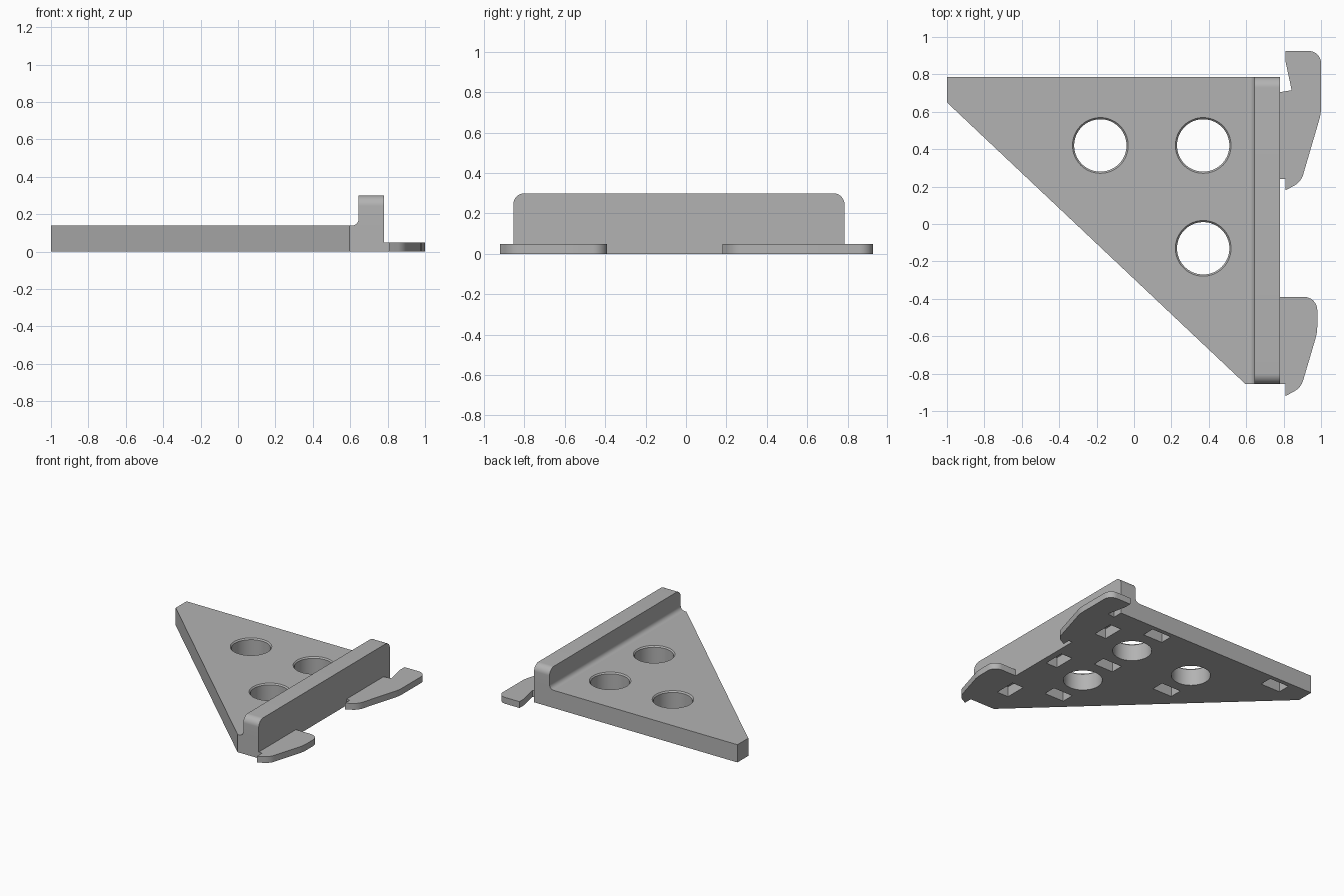
import bpy, bmesh, math
from mathutils import Vector, Matrix

if "Cube" in bpy.data.objects:
    bpy.data.objects.remove(bpy.data.objects["Cube"])

grey = bpy.data.materials.new("plain_grey")
grey.use_nodes = True
grey.diffuse_color = (0.45, 0.45, 0.45, 1)
grey.node_tree.nodes["Principled BSDF"].inputs["Base Color"].default_value = (0.45, 0.45, 0.45, 1)


def rounded(points, steps=8):
    """Outline from (a, b[, radius]) corners, with an arc wherever a radius is given."""
    out = []
    for i, p in enumerate(points):
        c = Vector(p[:2])
        if len(p) < 3:
            out.append(c)
            continue
        d1 = (Vector(points[i - 1][:2]) - c).normalized()
        d2 = (Vector(points[(i + 1) % len(points)][:2]) - c).normalized()
        half = d1.angle(d2) / 2
        centre = c + (d1 + d2).normalized() * p[2] / math.sin(half)
        reach = p[2] / math.tan(half)
        start, end = c + d1 * reach - centre, c + d2 * reach - centre
        for k in range(steps + 1):
            t = k / steps
            out.append(centre + start.lerp(end, t).normalized() * p[2])
    return out


def prism(bm, outline, low, high, axis="z"):
    """Extrude an outline along z (xy), x (yz) or y (xz)."""
    place = {"z": lambda a, b, h: (a, b, h),
             "x": lambda a, b, h: (h, a, b),
             "y": lambda a, b, h: (a, h, b)}[axis]
    face = bm.faces.new([bm.verts.new(place(a, b, low)) for a, b in outline])
    moved = bmesh.ops.extrude_face_region(bm, geom=[face])["geom"]
    shift = Vector(place(0, 0, high - low))
    bmesh.ops.translate(bm, vec=shift, verts=[v for v in moved if isinstance(v, bmesh.types.BMVert)])


def finish(name, bm):
    bmesh.ops.recalc_face_normals(bm, faces=bm.faces[:])
    mesh = bpy.data.meshes.new(name)
    bm.to_mesh(mesh)
    bm.free()
    mesh.materials.append(grey)
    obj = bpy.data.objects.new(name, mesh)
    bpy.context.collection.objects.link(obj)
    return obj


def solid(name, outline, low, high, axis="z"):
    bm = bmesh.new()
    prism(bm, outline, low, high, axis)
    return finish(name, bm)


def smooth(obj):
    bpy.ops.object.select_all(action="DESELECT")
    obj.select_set(True)
    bpy.context.view_layer.objects.active = obj
    bpy.ops.object.shade_smooth_by_angle(angle=math.radians(30))


TOP, FRONT, BACK = 0.14, -0.855, 0.785
RIDGE_IN, EDGE = 0.645, 0.78

# Triangular plate
plate = solid("plate", [(-1, BACK), (-1, 0.65), (0.595, FRONT), (EDGE, FRONT), (EDGE, BACK)], 0, TOP)

# Cutter: round holes with a chamfered upper rim
bm = bmesh.new()
for x, y in [(-0.18, 0.42), (0.37, 0.42), (0.37, -0.13)]:
    rings = []
    for r, z in [(0.14, -0.05), (0.14, TOP - 0.01), (0.149, TOP), (0.149, TOP + 0.05)]:
        ring = bmesh.ops.create_circle(bm, segments=64, radius=r,
                                       matrix=Matrix.Translation((x, y, z)))["verts"]
        rings.append(ring)
    for a, b in zip(rings, rings[1:]):
        for k in range(64):
            n = (k + 1) % 64
            bm.faces.new((a[k], a[n], b[n], b[k]))
    bm.faces.new(rings[0])
    bm.faces.new(rings[-1])

# Cutter: blind slots underneath, along y by the ridge and along x elsewhere
slots = [(0.68, y, 0.05, 0.085) for y in (-0.57, -0.025, 0.52)]
slots += [(x, y, 0.085, 0.05) for x, y in
          [(0.37, 0.70), (0.37, 0.15), (0.37, -0.4), (-0.18, 0.15), (-0.73, 0.70)]]
for x, y, w, d in slots:
    prism(bm, [(x - w, y - d), (x + w, y - d), (x + w, y + d), (x - w, y + d)], -0.05, 0.08)
cutter = finish("cutter", bm)
cutter.hide_render = True

cut = plate.modifiers.new("openings", "BOOLEAN")
cut.operation = "DIFFERENCE"
cut.solver = "EXACT"
cut.object = cutter
bpy.context.view_layer.objects.active = plate
bpy.ops.object.modifier_apply(modifier=cut.name)
bpy.data.objects.remove(cutter)

# Upright ridge with rounded upper ends, and the fillet at its foot
ridge = solid("ridge", rounded([(FRONT, TOP), (BACK, TOP), (BACK, 0.3, 0.055), (FRONT, 0.3, 0.055)]),
              RIDGE_IN, EDGE, "x")
R = 0.035
curve = [(RIDGE_IN - R + R * math.sin(t), TOP + R - R * math.cos(t))
         for t in (k * math.pi / 16 for k in range(9))]
fillet = solid("ridge_fillet", [(RIDGE_IN, TOP)] + curve[::-1], FRONT, BACK, "y")

# Flat hooks on the outer side
back_hook = solid("back_hook", rounded([
    (EDGE, 0.705), (0.843, 0.715), (0.81, 0.87), (0.81, 0.925), (1.0, 0.925, 0.065),
    (1.0, 0.59, 0.25), (0.893, 0.225, 0.1), (0.81, 0.18), (0.81, 0.24), (EDGE, 0.24)]), 0, 0.05)
front_hook = solid("front_hook", rounded([
    (EDGE, -0.39), (0.98, -0.39, 0.07), (0.98, -0.58, 0.25), (0.893, -0.875, 0.1),
    (0.81, -0.92), (0.81, FRONT), (EDGE, FRONT)]), 0, 0.05)

for part in (plate, ridge, fillet, back_hook, front_hook):
    smooth(part)
